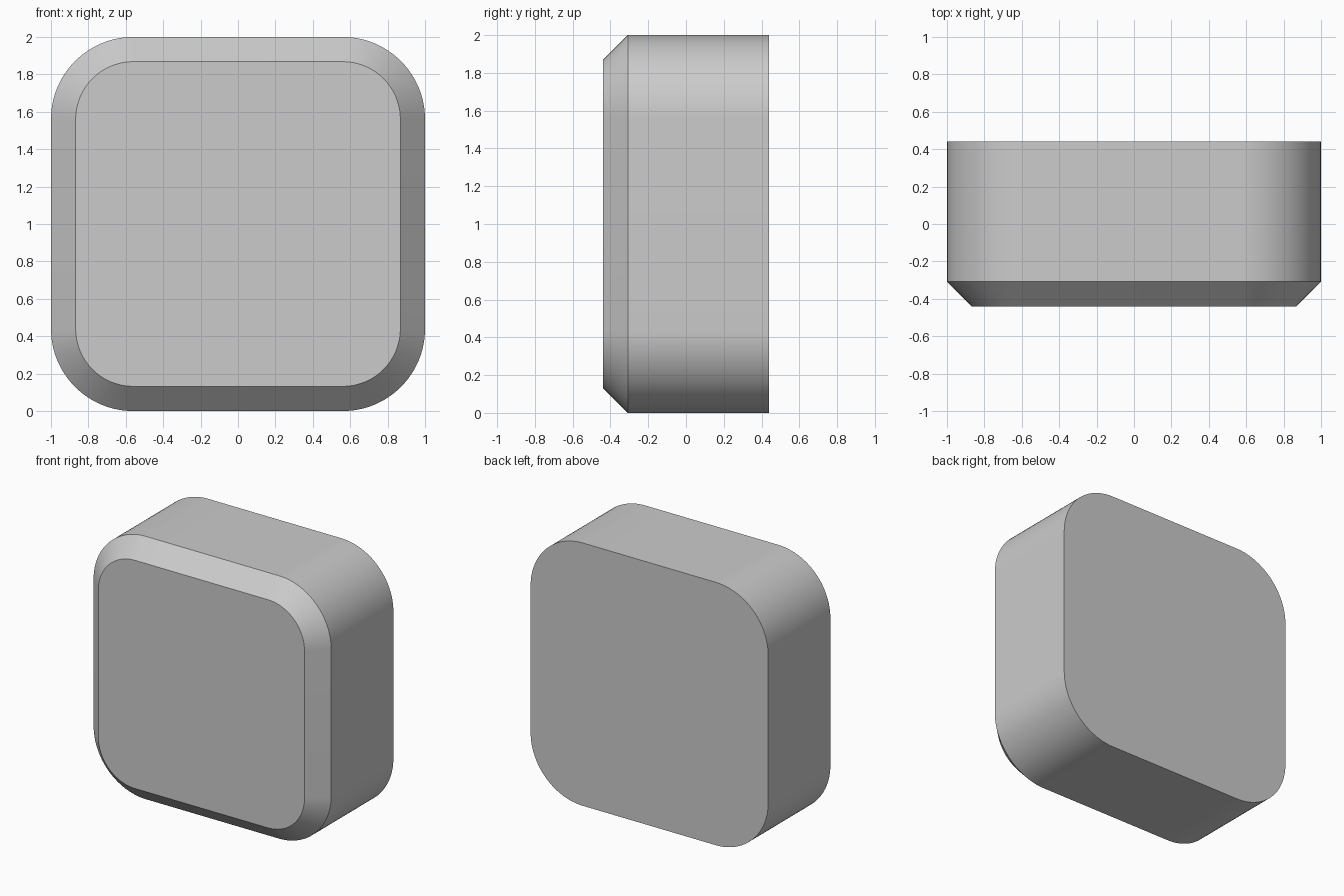
import bpy, bmesh
from math import cos, sin, pi, radians

if "Cube" in bpy.data.objects:
    bpy.data.objects.remove(bpy.data.objects["Cube"])

HALF, RADIUS, DEPTH, CHAMFER, STEPS = 1.0, 0.44, 0.44, 0.132, 24


def rounded_ring(bm, y, inset):
    """Rounded-square loop of vertices, with concentric corner arcs."""
    c, r = HALF - RADIUS, RADIUS - inset
    ring = []
    for q, (sx, sz) in enumerate([(1, 1), (-1, 1), (-1, -1), (1, -1)]):
        for i in range(STEPS + 1):
            a = (q + i / STEPS) * pi / 2
            ring.append(bm.verts.new((sx * c + r * cos(a), y, HALF + sz * c + r * sin(a))))
    return ring


# Rounded tile: back outline, front shoulder, chamfered front face
bm = bmesh.new()
rings = [rounded_ring(bm, DEPTH, 0),
         rounded_ring(bm, CHAMFER - DEPTH, 0),
         rounded_ring(bm, -DEPTH, CHAMFER)]
for a, b in zip(rings, rings[1:]):
    for i in range(len(a)):
        j = (i + 1) % len(a)
        bm.faces.new((a[i], a[j], b[j], b[i]))
bm.faces.new(rings[0])
bm.faces.new(rings[-1])
bmesh.ops.recalc_face_normals(bm, faces=bm.faces)

mesh = bpy.data.meshes.new("rounded_tile")
bm.to_mesh(mesh)
bm.free()
tile = bpy.data.objects.new("rounded_tile", mesh)
bpy.context.collection.objects.link(tile)
bpy.context.view_layer.objects.active = tile
tile.select_set(True)
bpy.ops.object.shade_smooth_by_angle(angle=radians(30))
